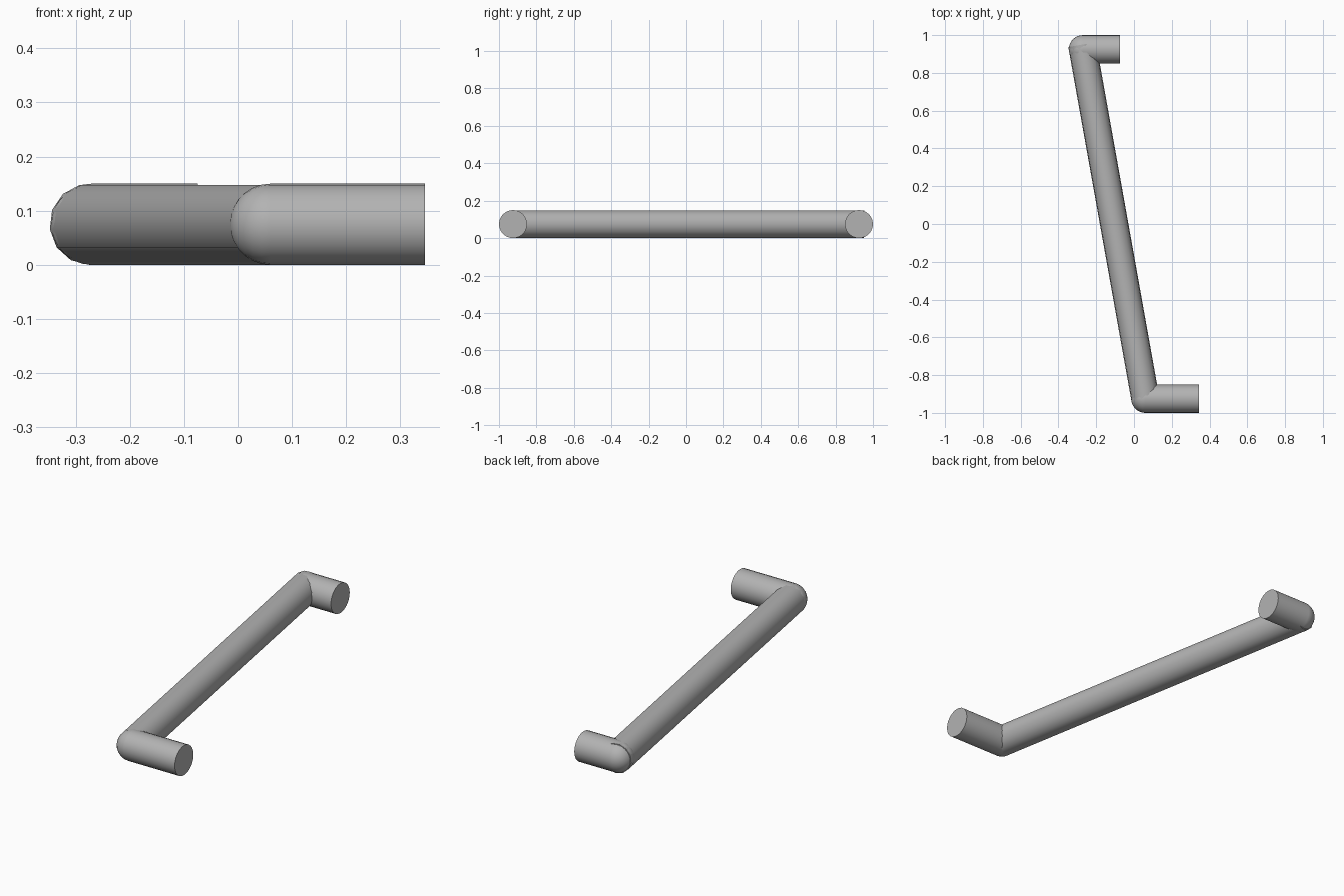
import bpy
from math import radians, pi
from mathutils import Vector, Matrix

cube = bpy.data.objects.get("Cube")
if cube:
    bpy.data.objects.remove(cube, do_unlink=True)

R = 0.075
FRONT = Vector((0.06, -0.925, R))
BACK = Vector((-0.27, 0.925, R))

steel = bpy.data.materials.new("satin grey")
GREY = (0.45, 0.45, 0.45, 1)
steel.use_nodes = True
steel.diffuse_color = GREY
steel.node_tree.nodes["Principled BSDF"].inputs["Base Color"].default_value = GREY


def finish(name):
    obj = bpy.context.object
    obj.name = name
    obj.data.materials.append(steel)
    bpy.ops.object.shade_smooth_by_angle(angle=radians(32))
    return obj


def rod(name, start, end, sides):
    """Capped cylinder between two points, with a vertex line at the bottom."""
    axis = (end - start).normalized()
    bpy.ops.mesh.primitive_cylinder_add(vertices=sides, radius=R, depth=(end - start).length)
    obj = finish(name)
    down = Vector((0, 0, -1))
    side = down.cross(axis)
    turn = Matrix((-side, down, axis)).transposed()
    if turn.determinant() < 0:
        turn = Matrix((side, down, axis)).transposed()
    obj.matrix_world = Matrix.Translation((start + end) / 2) @ turn.to_4x4()


def elbow(name, centre):
    bpy.ops.mesh.primitive_uv_sphere_add(segments=24, ring_count=14, radius=R,
                                         location=centre, rotation=(0, pi / 2, 0))
    finish(name)


# Long slanted grip, slightly overrunning the back elbow
along = (BACK - FRONT).normalized()
rod("grip_bar", FRONT, BACK + along * 0.025, 13)

# Mounting posts with rounded elbows
for label, corner, tip in (("front", FRONT, 0.345), ("back", BACK, -0.075)):
    rod(label + "_post", corner, Vector((tip, corner.y, R)), 24)
    elbow(label + "_elbow", corner)
